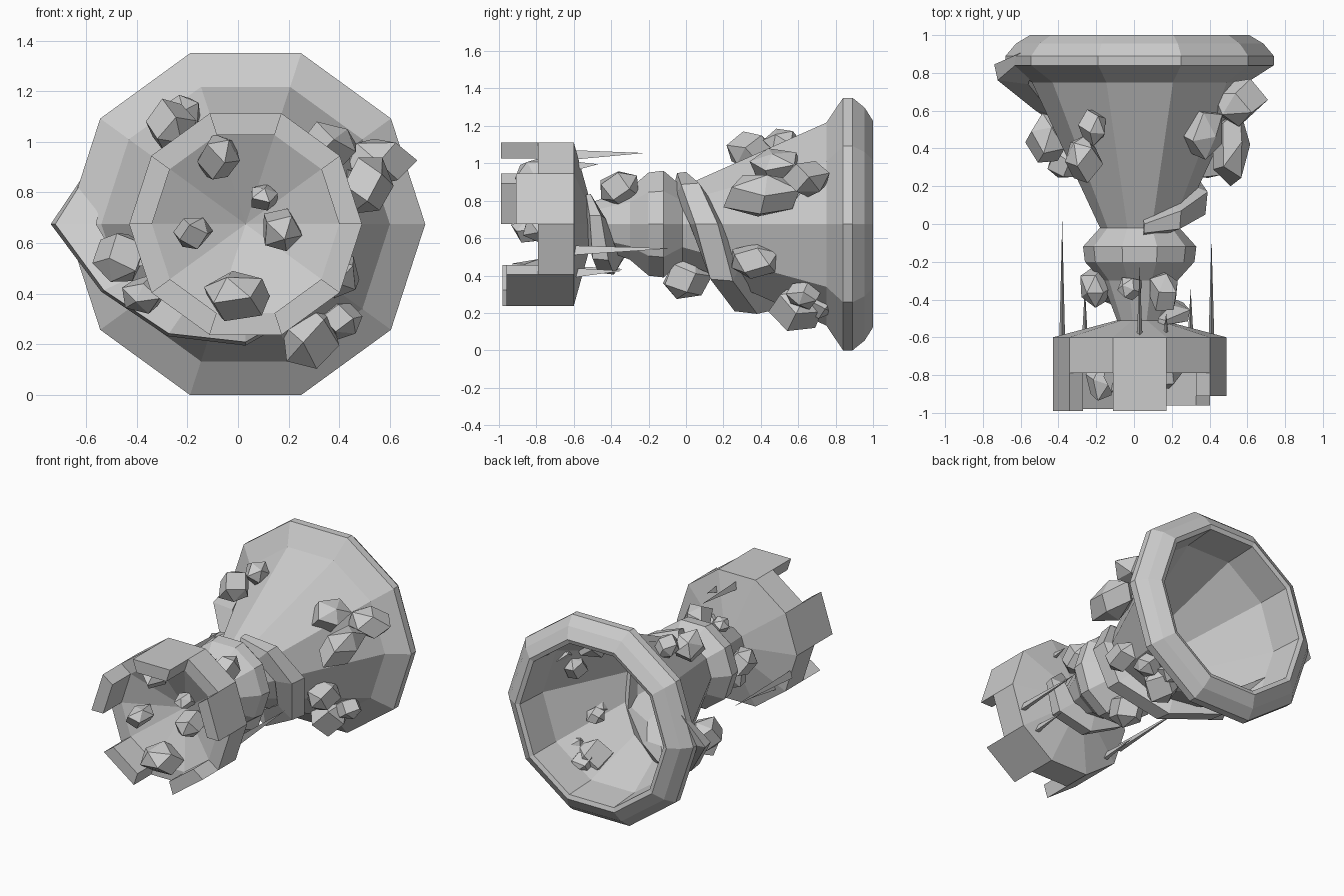
import bpy, bmesh, math, random
from mathutils import Vector, Euler

random.seed(4)
CX, CZ, N = 0.03, 0.675, 10


def polar(deg, r, y):
    a = math.radians(deg)
    return Vector((CX + r * math.cos(a), y, CZ + r * math.sin(a)))


def finish(bm, name):
    bmesh.ops.recalc_face_normals(bm, faces=bm.faces)
    me = bpy.data.meshes.new(name)
    bm.to_mesh(me)
    bm.free()
    ob = bpy.data.objects.new(name, me)
    bpy.context.collection.objects.link(ob)
    return ob


def lathe(name, profile):
    """Ten-sided solid of revolution about the y axis; r = 0 makes a pole."""
    bm = bmesh.new()
    rings = []
    for y, r in profile:
        if r == 0:
            rings.append([bm.verts.new(polar(0, 0, y))] * N)
        else:
            rings.append([bm.verts.new(polar(36 * i, r, y)) for i in range(N)])
    for a, b in zip(rings, rings[1:]):
        for i in range(N):
            j = (i + 1) % N
            bm.faces.new(list(dict.fromkeys((a[i], a[j], b[j], b[i]))))
    return finish(bm, name)


def skin(name, rings):
    """Closed tube through a list of four-point rings."""
    bm = bmesh.new()
    vs = [[bm.verts.new(p) for p in ring] for ring in rings]
    for a, b in zip(vs, vs[1:]):
        for i in range(4):
            j = (i + 1) % 4
            bm.faces.new((a[i], a[j], b[j], b[i]))
    bm.faces.new(vs[0])
    bm.faces.new(vs[-1])
    return finish(bm, name)


def spiral(name, path):
    """Ribbon wound round the axis: (angle, y, radius, half width, half height)."""
    skin(name, [[polar(d, r - h, y - w), polar(d, r + h * 0.8, y - w * 0.7),
                 polar(d, r + h, y + w * 0.5), polar(d, r - h, y + w)]
                for d, y, r, w, h in path])


def rock(name, pos, size):
    """Chunky five-sided crystal, tilted at random."""
    bm = bmesh.new()
    bmesh.ops.create_uvsphere(bm, u_segments=5, v_segments=3, radius=1.12)
    rot = Euler([random.uniform(-1, 1) for _ in range(3)]).to_matrix()
    for v in bm.verts:
        p = rot @ (v.co * random.uniform(0.92, 1.12))
        v.co = Vector(pos) + Vector(p[k] * size[k] for k in range(3))
    finish(bm, name)


# Main body: front cup, neck, knob, flared horn and thin-walled hollow mouth
lathe("body", [
    (-0.62, 0), (-0.79, 0.37), (-0.79, 0.46), (-0.6, 0.46), (-0.51, 0.12),
    (-0.3, 0.2), (-0.2, 0.29), (-0.12, 0.3), (-0.02, 0.21), (0.75, 0.57),
    (0.84, 0.71), (0.89, 0.71), (0.955, 0.655), (1.0, 0.58), (0.99, 0.55),
    (0.76, 0.535), (0.05, 0.2), (0.02, 0)])

# Crown teeth on every second facet of the front cup
for k, end in zip(range(0, N, 2), (-0.91, -0.99, -0.99, -0.98, -0.96)):
    a, b = 36 * k, 36 * (k + 1)
    skin("crown_tooth", [[polar(a, 0.37, y), polar(a, 0.46, y),
                          polar(b, 0.46, y), polar(b, 0.37, y)]
                         for y in (-0.78, end)])

# Long shard ribbon round the horn, short one round the neck
spiral("horn_ribbon", [
    (85, -0.02, 0.25, 0.04, 0.03), (45, 0.03, 0.26, 0.08, 0.05),
    (0, 0.12, 0.3, 0.1, 0.06), (-45, 0.2, 0.36, 0.1, 0.07),
    (-90, 0.33, 0.41, 0.1, 0.07), (-125, 0.5, 0.48, 0.1, 0.06),
    (-155, 0.67, 0.57, 0.09, 0.06), (-180, 0.81, 0.68, 0.07, 0.09),
    (-203, 0.91, 0.62, 0.02, 0.03)])
spiral("neck_ribbon", [
    (50, -0.52, 0.18, 0.02, 0.03), (10, -0.48, 0.22, 0.05, 0.05),
    (-40, -0.45, 0.24, 0.07, 0.06), (-90, -0.42, 0.22, 0.07, 0.05),
    (-140, -0.36, 0.23, 0.06, 0.05), (-190, -0.32, 0.22, 0.03, 0.04)])

# Thin spikes behind the front cup: base x, base z, tip y
for x, z, tip in ((0.03, 1.04, -0.22), (0.41, 0.53, -0.07), (-0.38, 0.53, 0.02),
                  (-0.26, 0.42, -0.33), (0.3, 0.41, -0.34), (0.17, 0.98, -0.47)):
    bm = bmesh.new()
    base = [bm.verts.new((x + dx, -0.6, z + dz))
            for dx, dz in ((-0.015, -0.02), (0.015, -0.02), (0, 0.03))]
    top = bm.verts.new((x, tip, z + 0.015))
    bm.faces.new(base)
    for i in range(3):
        bm.faces.new((base[i], base[(i + 1) % 3], top))
    finish(bm, "spike")

# Rocks on the horn, some breaking through into the mouth
for pos, s in (((-0.27, 0.35, 1.06), (0.09, 0.12, 0.1)),
               ((-0.22, 0.52, 1.11), (0.07, 0.09, 0.07)),
               ((0.55, 0.65, 0.92), (0.13, 0.11, 0.09)),
               ((0.36, 0.49, 0.98), (0.11, 0.14, 0.09)),
               ((0.51, 0.41, 0.83), (0.1, 0.2, 0.11)),
               ((0.28, 0.61, 0.23), (0.1, 0.14, 0.12)),
               ((0.41, 0.63, 0.3), (0.08, 0.09, 0.07)),
               ((0.4, 0.36, 0.48), (0.08, 0.12, 0.09)),
               ((-0.47, 0.45, 0.54), (0.1, 0.13, 0.1)),
               ((-0.37, 0.33, 0.4), (0.08, 0.09, 0.07)),
               # the parts seen inside the mouth
               ((0.43, 0.59, 0.82), (0.06, 0.08, 0.07)),
               ((0.34, 0.5, 0.47), (0.05, 0.06, 0.05)),
               ((0.3, 0.71, 0.24), (0.08, 0.07, 0.06))):
    rock("horn_rock", pos, s)

# Rocks round the neck
for pos, s in (((0.16, -0.36, 0.87), (0.08, 0.1, 0.09)),
               ((-0.2, -0.33, 0.68), (0.08, 0.1, 0.09)),
               ((-0.02, -0.34, 0.88), (0.06, 0.06, 0.05)),
               ((0.06, 0.0, 0.38), (0.1, 0.12, 0.1))):
    rock("neck_rock", pos, s)

# Rocks inside the front cup
for pos, s in (((-0.08, -0.78, 0.94), (0.08, 0.12, 0.09)),
               ((0.1, -0.71, 0.78), (0.06, 0.08, 0.05)),
               ((0.17, -0.75, 0.65), (0.08, 0.11, 0.08)),
               ((-0.18, -0.82, 0.64), (0.07, 0.11, 0.06)),
               ((0.0, -0.82, 0.39), (0.13, 0.13, 0.09))):
    rock("cup_rock", pos, s)
